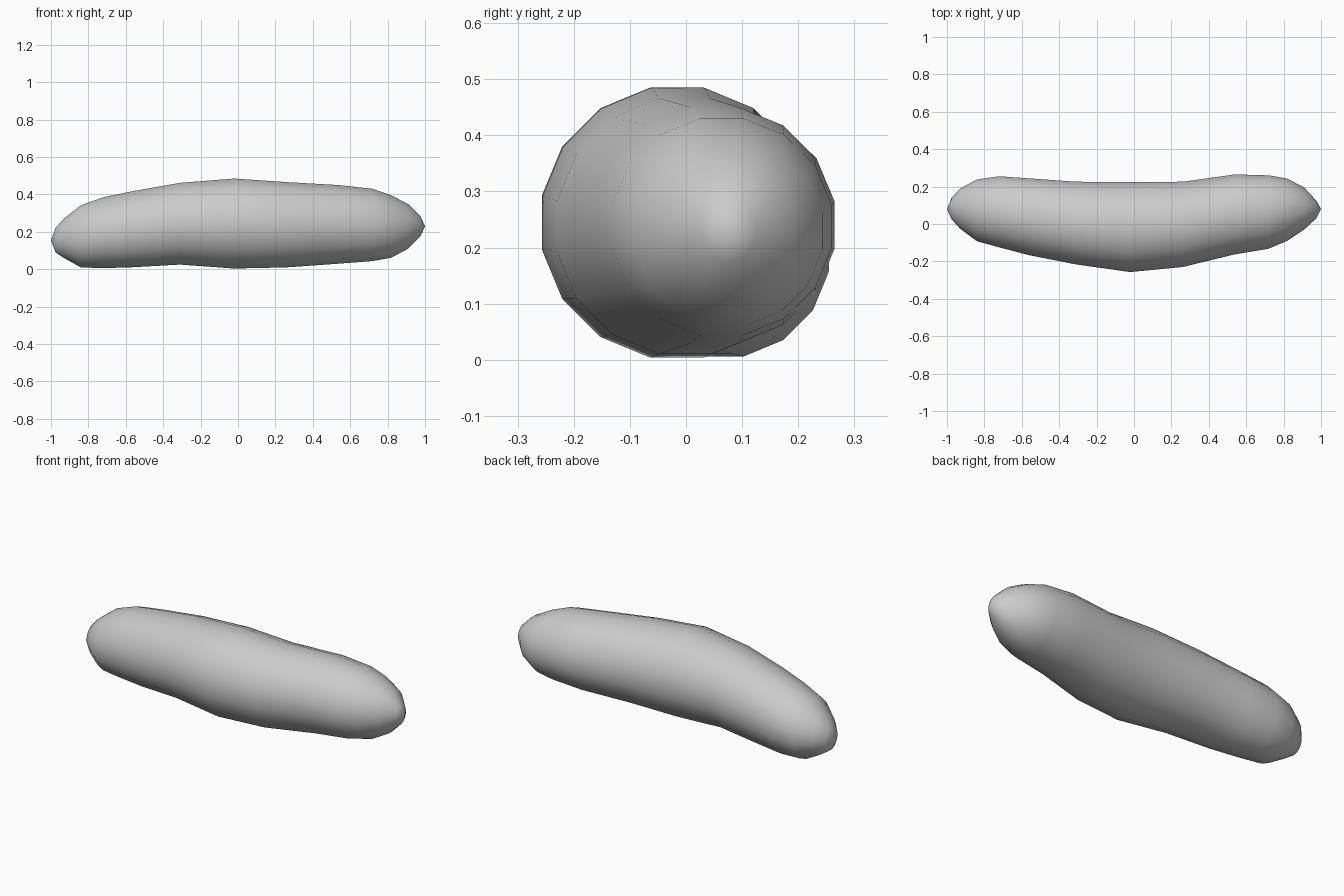
import bpy, bmesh, math

if "Cube" in bpy.data.objects:
    bpy.data.objects.remove(bpy.data.objects["Cube"])

# Cross-sections along the length: x, bottom z, top z, front y, back y
sections = [
    (-0.975, 0.09, 0.222, 0.025, 0.14),
    (-0.93, 0.06, 0.272, -0.025, 0.19),
    (-0.84, 0.01, 0.342, -0.092, 0.238),
    (-0.72, 0.006, 0.385, -0.125, 0.255),
    (-0.56, 0.011, 0.418, -0.167, 0.244),
    (-0.31, 0.025, 0.462, -0.216, 0.226),
    (-0.02, 0.004, 0.485, -0.257, 0.225),
    (0.26, 0.01, 0.466, -0.23, 0.226),
    (0.54, 0.03, 0.45, -0.162, 0.265),
    (0.72, 0.044, 0.43, -0.132, 0.26),
    (0.82, 0.062, 0.395, -0.09, 0.243),
    (0.91, 0.11, 0.348, -0.03, 0.195),
    (0.975, 0.175, 0.285, 0.03, 0.125),
]
SIDES = 16
bm = bmesh.new()

# Rings of the bent body, flat at top and bottom
rings = []
for x, z0, z1, y0, y1 in sections:
    k = 0.5 / math.cos(math.pi / SIDES)
    ring = []
    for i in range(SIDES):
        a = 2 * math.pi * (i + 0.5) / SIDES
        ring.append(bm.verts.new((x, (y0 + y1) / 2 + (y1 - y0) * k * math.cos(a),
                                  (z0 + z1) / 2 + (z1 - z0) * k * math.sin(a))))
    rings.append(ring)
for a, b in zip(rings, rings[1:]):
    for i in range(SIDES):
        j = (i + 1) % SIDES
        bm.faces.new((a[i], a[j], b[j], b[i]))

# Tips
for ring, tip in ((rings[0], (-1, 0.08, 0.155)), (rings[-1], (1, 0.08, 0.23))):
    v = bm.verts.new(tip)
    for i in range(SIDES):
        bm.faces.new((ring[i], ring[(i + 1) % SIDES], v))

bmesh.ops.recalc_face_normals(bm, faces=bm.faces)
for f in bm.faces:
    f.smooth = True
mesh = bpy.data.meshes.new("curved_body")
bm.to_mesh(mesh)
bm.free()
bpy.context.collection.objects.link(bpy.data.objects.new("curved_body", mesh))
